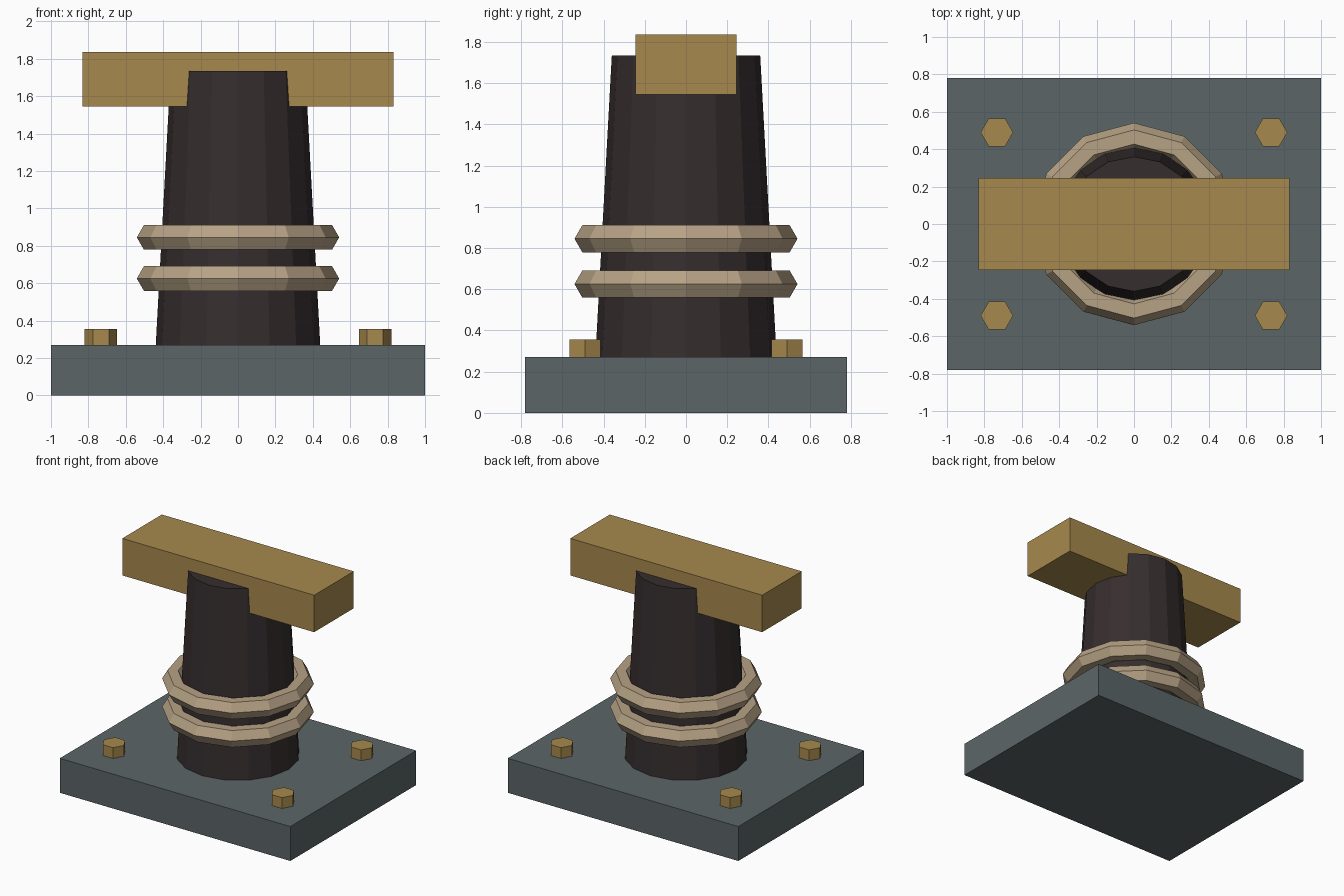
import bpy
import bmesh
from math import cos, sin, tau
from mathutils import Matrix

cube = bpy.data.objects.get("Cube")
if cube:
    bpy.data.objects.remove(cube, do_unlink=True)


def material(name, rgb):
    mat = bpy.data.materials.new(name)
    mat.use_nodes = True
    color = (*rgb, 1.0)
    mat.diffuse_color = color
    mat.node_tree.nodes["Principled BSDF"].inputs["Base Color"].default_value = color
    return mat


slate = material("slate_grey", (0.105, 0.131, 0.136))
brass = material("aged_brass", (0.385, 0.248, 0.074))
iron = material("dark_iron", (0.037, 0.027, 0.028))
rope = material("rope_tan", (0.47, 0.365, 0.235))


def finish(name, bm, mat):
    bmesh.ops.recalc_face_normals(bm, faces=bm.faces)
    mesh = bpy.data.meshes.new(name)
    bm.to_mesh(mesh)
    bm.free()
    mesh.materials.append(mat)
    obj = bpy.data.objects.new(name, mesh)
    bpy.context.collection.objects.link(obj)
    return obj


def box(name, size, bottom, mat):
    bm = bmesh.new()
    bmesh.ops.create_cube(bm, size=1)
    bmesh.ops.scale(bm, vec=size, verts=bm.verts)
    bmesh.ops.translate(bm, vec=(0, 0, bottom + size[2] / 2), verts=bm.verts)
    return finish(name, bm, mat)


def frustum(name, sides, r_low, r_high, low, high, mat, x=0, y=0):
    bm = bmesh.new()
    bmesh.ops.create_cone(bm, cap_ends=True, segments=sides, radius1=r_low,
                          radius2=r_high, depth=high - low,
                          matrix=Matrix.Translation((x, y, (low + high) / 2)))
    return finish(name, bm, mat)


def ring(name, height, major, minor, mat, around=12, section=6):
    bm = bmesh.new()
    loops = []
    for i in range(around):
        a = tau * i / around
        loop = []
        for j in range(section):
            b = tau * j / section
            r = major + minor * cos(b)
            loop.append(bm.verts.new((r * cos(a), r * sin(a), height + minor * sin(b))))
        loops.append(loop)
    for i in range(around):
        p, q = loops[i], loops[(i + 1) % around]
        for j in range(section):
            k = (j + 1) % section
            bm.faces.new((p[j], q[j], q[k], p[k]))
    return finish(name, bm, mat)


# Base plate, tapered post and crossbar
box("base_plate", (2.0, 1.56, 0.27), 0, slate)
frustum("post", 16, 0.44, 0.36, 0.265, 1.735, iron)
box("crossbar", (1.665, 0.49, 0.29), 1.545, brass)

# Rope turns around the post
ring("lower_rope_turn", 0.625, 0.465, 0.076, rope)
ring("upper_rope_turn", 0.845, 0.465, 0.076, rope)

# Hex bolts in the corners
for depth, y in (("front", -0.49), ("back", 0.49)):
    for side, x in (("right", -0.733), ("left", 0.733)):
        frustum(f"{depth}_{side}_bolt", 6, 0.087, 0.087, 0.26, 0.355, brass, x, y)

# Turn bolts so that a corner points along x
for obj in bpy.context.collection.objects:
    if obj.name.endswith("_bolt"):
        centre = sum((v.co for v in obj.data.vertices), obj.location.copy()) / len(obj.data.vertices)
        span = max(abs(v.co.x - centre.x) for v in obj.data.vertices)
        if span < 0.08:
            obj.data.transform(Matrix.Translation(centre) @ Matrix.Rotation(tau / 12, 4, "Z")
                               @ Matrix.Translation(-centre))
